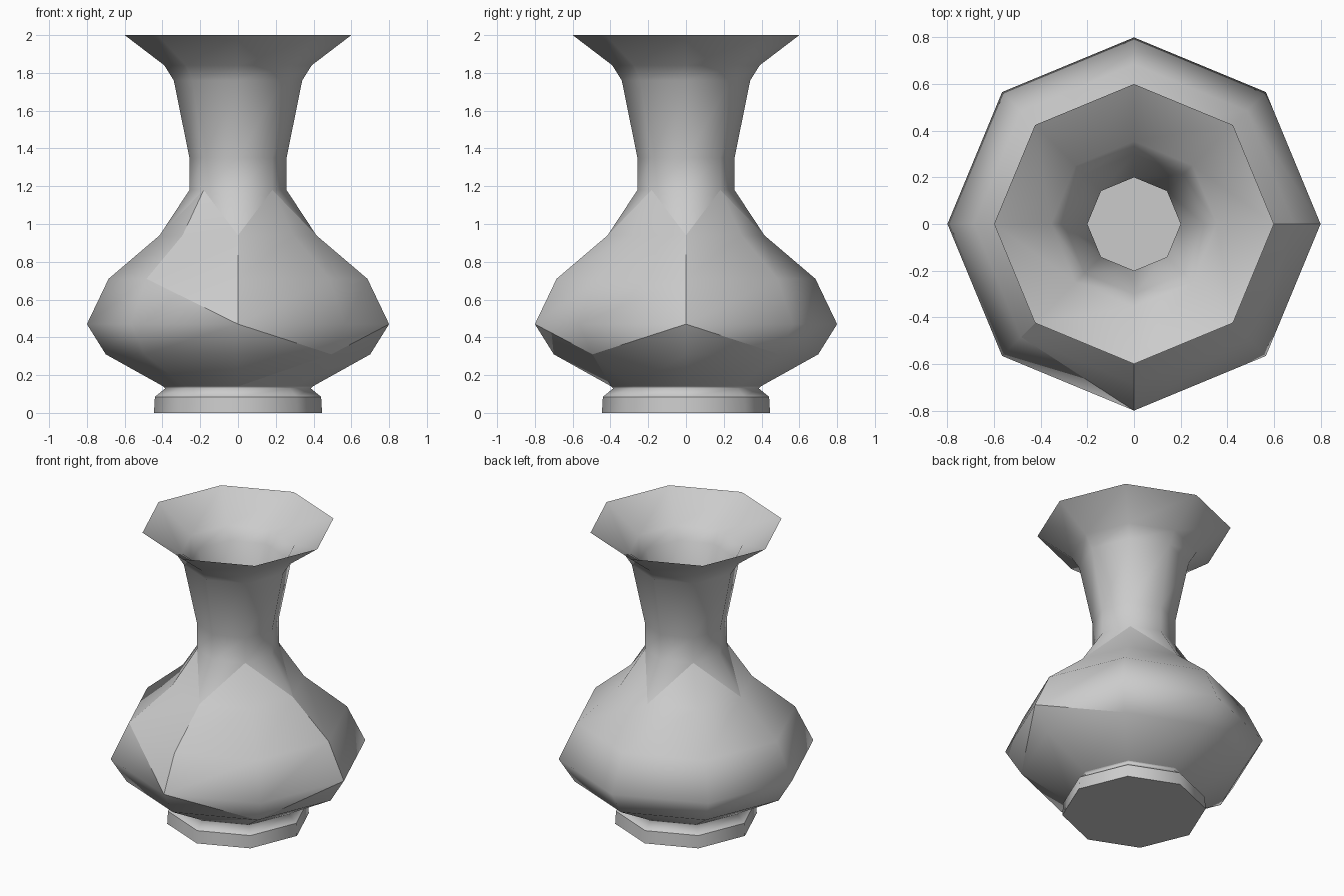
import bpy, bmesh, math

if "Cube" in bpy.data.objects:
    bpy.data.objects.remove(bpy.data.objects["Cube"])

SIDES = 8
# (radius, height, sharp ring): outside bottom to rim, then down the inside
profile = [(0.445, 0, True), (0.44, 0.085, True), (0.385, 0.13, False), (0.395, 0.14, True),
           (0.70, 0.31, False), (0.80, 0.47, False), (0.685, 0.71, False), (0.415, 0.94, False),
           (0.257, 1.18, False), (0.257, 1.35, False), (0.34, 1.76, False), (0.39, 1.84, False),
           (0.60, 2.0, True),
           (0.355, 1.84, False), (0.30, 1.76, False), (0.20, 1.35, False), (0.20, 1.18, False),
           (0.35, 0.91, False), (0.63, 0.69, False), (0.74, 0.47, False), (0.65, 0.34, False),
           (0.36, 0.19, True)]

bm = bmesh.new()
rings = []
for r, z, _ in profile:
    rings.append([bm.verts.new((r * math.cos(k * math.tau / SIDES),
                                r * math.sin(k * math.tau / SIDES), z)) for k in range(SIDES)])

# Walls
for lo, hi in zip(rings, rings[1:]):
    for k in range(SIDES):
        n = (k + 1) % SIDES
        bm.faces.new((lo[k], lo[n], hi[n], hi[k]))
# Underside and inner floor
bm.faces.new(rings[0][::-1])
bm.faces.new(rings[-1])


def seam(a, b):
    """Sharp crack line between two points given as (ring, corner)."""
    va, vb = rings[a[0]][a[1] % SIDES], rings[b[0]][b[1] % SIDES]
    edge = bm.edges.get((va, vb))
    if edge is None:
        bmesh.ops.connect_verts(bm, verts=[va, vb])
        edge = bm.edges.get((va, vb))
    if edge:
        edge.smooth = False


for f in bm.faces:
    f.smooth = True
for i, (_, _, sharp) in enumerate(profile):
    if sharp:
        for k in range(SIDES):
            seam((i, k), (i, k + 1))

# Zigzag crack around the shoulder
for k in range(1, SIDES, 2):
    seam((8, k), (7, k + 1))
    seam((8, k), (7, k - 1))
# Cracks running down the belly
for k in (6, 0):
    seam((7, k), (6, k))
    seam((6, k), (5, k))
for a, b in (((8, 5), (7, 5)), ((7, 5), (6, 5)), ((6, 5), (5, 6)),
             ((5, 6), (4, 7)), ((4, 7), (3, 6)), ((5, 0), (4, 7)), ((5, 0), (4, 1))):
    seam(a, b)

bmesh.ops.recalc_face_normals(bm, faces=bm.faces[:])
mesh = bpy.data.meshes.new("vase")
bm.to_mesh(mesh)
bm.free()
vase = bpy.data.objects.new("vase", mesh)
bpy.context.collection.objects.link(vase)
